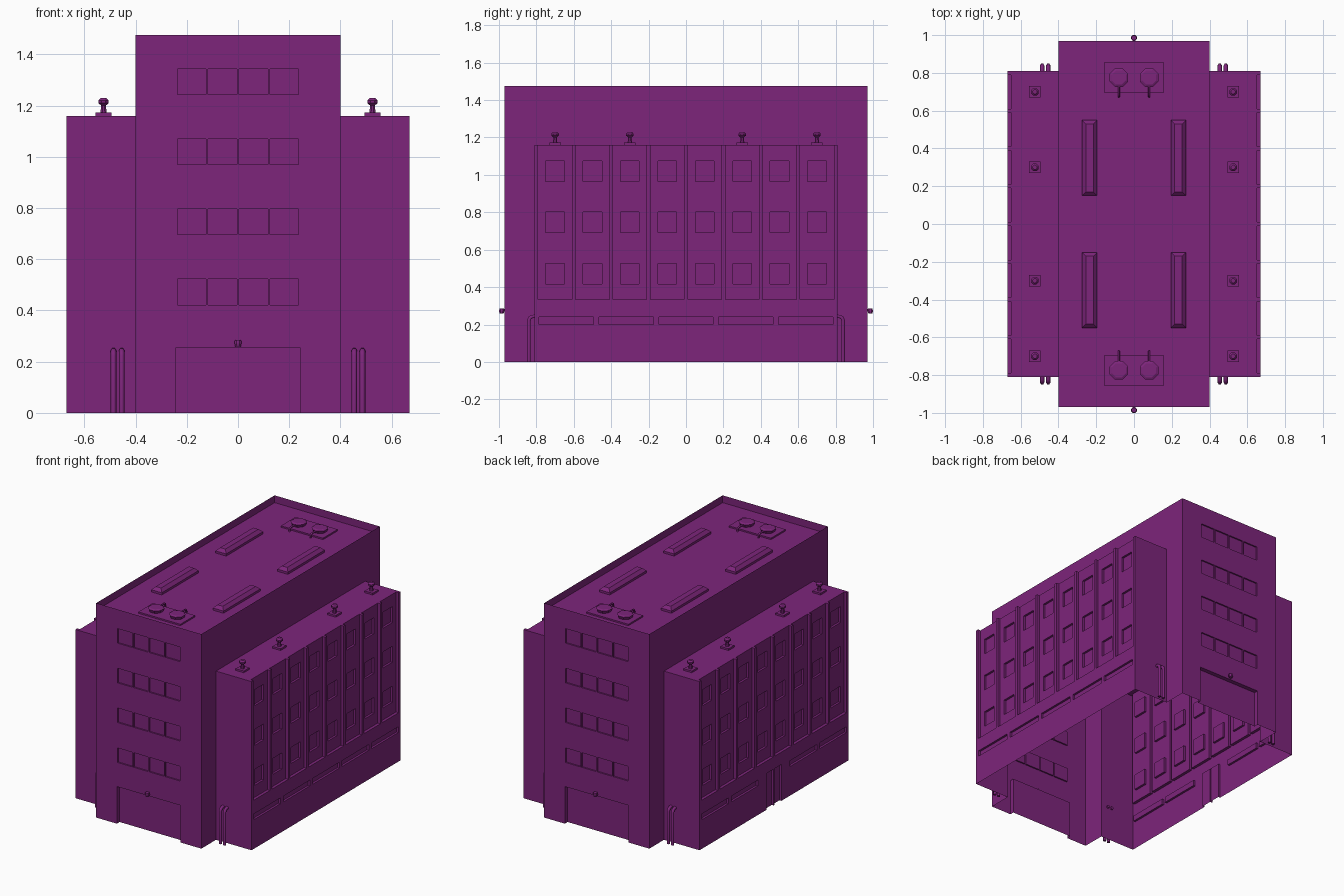
import bpy, bmesh
from math import pi, radians
from mathutils import Matrix, Vector

cube = bpy.data.objects.get("Cube")
if cube:
    bpy.data.objects.remove(cube, do_unlink=True)

purple = bpy.data.materials.new("purple")
purple.use_nodes = True
colour = (0.205, 0.018, 0.198, 1)
purple.diffuse_color = colour
purple.node_tree.nodes["Principled BSDF"].inputs["Base Color"].default_value = colour

# Main sizes
CORE_X, CORE_Y, CORE_Z = 0.40, 0.97, 1.475
WING_X, WING_Y, WING_Z = 0.67, 0.81, 1.16
RECESS, PANEL_Z = 0.02, 0.335
PARAPET, ROOF_Z = 0.016, CORE_Z - 0.05
FLOORS = [0.472, 0.747, 1.02, 1.293]


def finish(name, bm):
    mesh = bpy.data.meshes.new(name)
    bmesh.ops.remove_doubles(bm, verts=bm.verts, dist=0.0001)
    bm.to_mesh(mesh)
    bm.free()
    mesh.materials.append(purple)
    obj = bpy.data.objects.new(name, mesh)
    bpy.context.collection.objects.link(obj)
    return obj


def wall(name, turn, dist, u0, u1, v0, v1, cuts=()):
    """Wall facing -y at a distance, turned about z; cuts are (u0, u1, v0, v1, depth)."""
    bm = bmesh.new()
    rot = Matrix.Rotation(radians(turn), 3, 'Z')
    us = sorted({round(u, 4) for c in cuts for u in c[:2]} | {u0, u1})
    vs = sorted({round(v, 4) for c in cuts for v in c[2:4]} | {v0, v1})

    def depth(i, j):
        u, v, d = (us[i] + us[i + 1]) / 2, (vs[j] + vs[j + 1]) / 2, 0
        for c in cuts:
            if c[0] < u < c[1] and c[2] < v < c[3]:
                d = c[4]
        return d

    def quad(*pts):
        bm.faces.new([bm.verts.new(rot @ Vector((u, d - dist, v))) for u, v, d in pts])

    for i in range(len(us) - 1):
        for j in range(len(vs) - 1):
            a, b, c, e = us[i], us[i + 1], vs[j], vs[j + 1]
            d = depth(i, j)
            quad((a, c, d), (b, c, d), (b, e, d), (a, e, d))
            if i + 2 < len(us) and depth(i + 1, j) != d:
                n = depth(i + 1, j)
                quad((b, c, d), (b, c, n), (b, e, n), (b, e, d))
            if j + 2 < len(vs) and depth(i, j + 1) != d:
                n = depth(i, j + 1)
                quad((a, e, d), (b, e, d), (b, e, n), (a, e, n))
    return finish(name, bm)


def flat(bm, x0, x1, y0, y1, z):
    return bm.faces.new([bm.verts.new(p) for p in
                         ((x0, y0, z), (x1, y0, z), (x1, y1, z), (x0, y1, z))])


def box(bm, x, y, z0, z1, sx, sy, taper=0.0):
    """Box standing on z0 whose top is drawn in by taper on every side."""
    for v in bmesh.ops.create_cube(bm, size=1)["verts"]:
        t = taper if v.co.z > 0 else 0
        v.co = (x + v.co.x * (sx - 2 * t), y + v.co.y * (sy - 2 * t),
                z1 if v.co.z > 0 else z0)


def drum(bm, x, y, z0, z1, r0, r1, sides=8):
    bmesh.ops.create_cone(bm, cap_ends=True, segments=sides, radius1=r0, radius2=r1,
                          depth=z1 - z0, matrix=Matrix.Translation((x, y, (z0 + z1) / 2))
                          @ Matrix.Rotation(pi / sides, 4, 'Z'))


def pipe(name, points, radius):
    curve = bpy.data.curves.new(name, 'CURVE')
    curve.dimensions = '3D'
    curve.bevel_depth = radius
    curve.bevel_resolution = 1
    curve.use_fill_caps = True
    spline = curve.splines.new('POLY')
    spline.points.add(len(points) - 1)
    for p, co in zip(spline.points, points):
        p.co = (*co, 1)
    curve.materials.append(purple)
    bpy.context.collection.objects.link(bpy.data.objects.new(name, curve))


# End walls of the tall block: garage door and four rows of windows
end_cuts = [(-0.243, 0.243, 0, 0.255, 0.03)]
for z in FLOORS:
    for k in range(4):
        u = -0.181 + k * 0.1207
        end_cuts.append((u - 0.056, u + 0.056, z - 0.05, z + 0.05, 0.01))
for label, turn in (("front", 0), ("back", 180)):
    wall(label + "_wall", turn, CORE_Y, -CORE_X, CORE_X, 0, CORE_Z, end_cuts)
    for side, a, b in (("a", CORE_X, WING_X), ("b", -WING_X, -CORE_X)):
        wall(f"{label}_wing_end_{side}", turn, WING_Y, a, b, 0, WING_Z)

# Long side walls: recessed bays, windows, low strip windows, one side door
bays = [-0.7 + 0.2 * k for k in range(8)]
for label, turn in (("left", 90), ("right", 270)):
    cuts = [(u - 0.09, u + 0.09, PANEL_Z, WING_Z, RECESS) for u in bays]
    cuts += [(u - 0.05, u + 0.05, z - 0.055, z + 0.055, RECESS + 0.015)
             for u in bays for z in FLOORS[:3]]
    for k in range(-2, 3):
        if k or label == "left":
            cuts.append((k * 0.32 - 0.145, k * 0.32 + 0.145, 0.2, 0.24, 0.015))
    if label == "right":
        cuts += [(-0.08, -0.004, 0, 0.25, 0.015), (0.004, 0.08, 0, 0.25, 0.015)]
    wall(label + "_wing_wall", turn, WING_X, -WING_Y, WING_Y, 0, WING_Z, cuts)
    wall(label + "_upper_wall", turn, CORE_X, -WING_Y, WING_Y, WING_Z, CORE_Z)
    for side, a, b in (("a", -CORE_Y, -WING_Y), ("b", WING_Y, CORE_Y)):
        wall(f"{label}_corner_wall_{side}", turn, CORE_X, a, b, 0, CORE_Z)

# Main roof sunk behind a parapet
bm = bmesh.new()
roof = flat(bm, -CORE_X, CORE_X, -CORE_Y, CORE_Y, CORE_Z)
bmesh.ops.inset_region(bm, faces=[roof], thickness=PARAPET)
sunk = bmesh.ops.extrude_discrete_faces(bm, faces=[roof])["faces"][0]
for v in sunk.verts:
    v.co.z = ROOF_Z
finish("main_roof", bm)

# Wing roofs with the tops of the pilasters
for s, label in ((1, "left"), (-1, "right")):
    bm = bmesh.new()
    edge = WING_X - RECESS
    flat(bm, *sorted((s * CORE_X, s * edge)), -WING_Y, WING_Y, WING_Z)
    for k in range(9):
        y = -0.8 + 0.2 * k
        flat(bm, *sorted((s * edge, s * WING_X)), y - 0.01, y + 0.01, WING_Z)
    finish(label + "_wing_roof", bm)

# Skylights on the main roof
bm = bmesh.new()
for x in (-0.235, 0.235):
    for y in (-0.35, 0.35):
        box(bm, x, y, ROOF_Z, ROOF_Z + 0.015, 0.08, 0.4)
        box(bm, x, y, ROOF_Z + 0.015, ROOF_Z + 0.035, 0.08, 0.4, 0.02)
finish("skylights", bm)

# Roof fans on pads, each with a short pipe
bm = bmesh.new()
for s in (-1, 1):
    y = s * 0.775
    box(bm, 0, y, ROOF_Z, ROOF_Z + 0.01, 0.32, 0.16)
    for x in (-0.08, 0.08):
        drum(bm, x, y, ROOF_Z + 0.01, ROOF_Z + 0.03, 0.045, 0.053)
        drum(bm, x, y, ROOF_Z + 0.03, ROOF_Z + 0.036, 0.053, 0.04)
        pipe("fan_pipe", [(x, s * 0.74, ROOF_Z + 0.025), (x, s * 0.685, ROOF_Z + 0.025),
                          (x, s * 0.675, ROOF_Z + 0.018), (x, s * 0.675, ROOF_Z)], 0.006)
finish("roof_fans", bm)

# Vents on the wing roofs
bm = bmesh.new()
for x in (-0.525, 0.525):
    for y in (-0.7, -0.3, 0.3, 0.7):
        box(bm, x, y, WING_Z, WING_Z + 0.012, 0.062, 0.062)
        drum(bm, x, y, WING_Z + 0.012, WING_Z + 0.042, 0.013, 0.01)
        drum(bm, x, y, WING_Z + 0.04, WING_Z + 0.05, 0.01, 0.022)
        drum(bm, x, y, WING_Z + 0.05, WING_Z + 0.06, 0.022, 0.022)
        drum(bm, x, y, WING_Z + 0.06, WING_Z + 0.07, 0.022, 0.012)
finish("roof_vents", bm)

# Pairs of drain pipes on the wing ends
for s in (-1, 1):
    for x in (-0.486, -0.454, 0.454, 0.486):
        pipe("drain_pipe", [(x, s * 0.8, 0.243), (x, s * 0.822, 0.243), (x, s * 0.834, 0.236),
                            (x, s * 0.84, 0.222), (x, s * 0.84, 0)], 0.011)

# Lamps above the garage doors
bm = bmesh.new()
for s in (-1, 1):
    box(bm, 0, s * 0.977, 0.272, 0.282, 0.014, 0.02)
    drum(bm, 0, s * 0.986, 0.26, 0.27, 0.012, 0.014)
    drum(bm, 0, s * 0.985, 0.27, 0.285, 0.0162, 0.013)
finish("door_lamps", bm)
